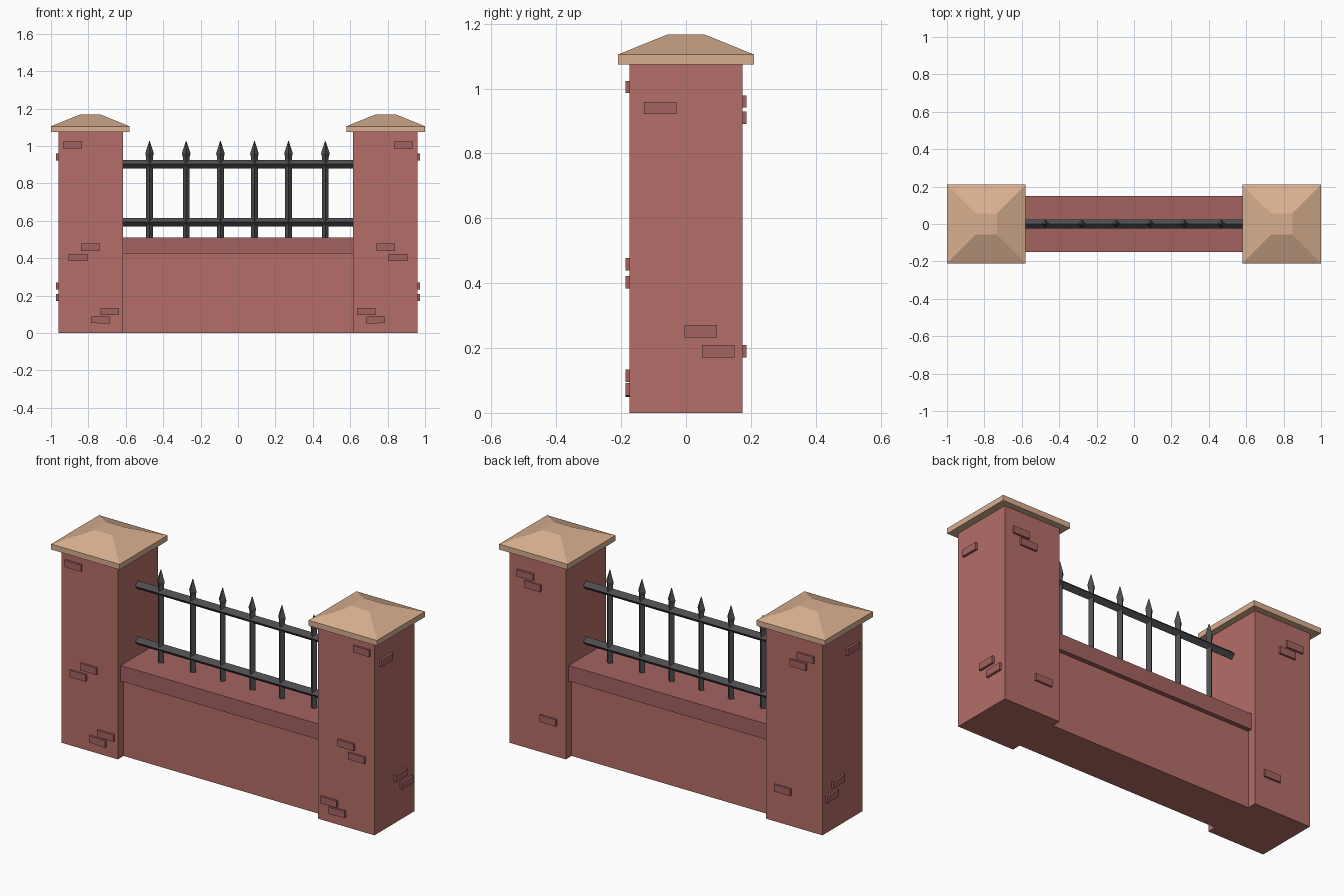
import bpy, bmesh, math
from mathutils import Matrix

if "Cube" in bpy.data.objects:
    bpy.data.objects.remove(bpy.data.objects["Cube"])


def material(name, color):
    m = bpy.data.materials.new(name)
    m.diffuse_color = (*color, 1)
    m.use_nodes = True
    m.node_tree.nodes["Principled BSDF"].inputs["Base Color"].default_value = m.diffuse_color
    return m


BRICK = material("brick_red", (0.46, 0.155, 0.14))
DARK_BRICK = material("dark_brick", (0.37, 0.125, 0.12))
STONE = material("sandstone", (0.69, 0.43, 0.28))
IRON = material("iron", (0.075, 0.075, 0.08))


def finish(name, bm, mat):
    bmesh.ops.recalc_face_normals(bm, faces=bm.faces)
    me = bpy.data.meshes.new(name)
    bm.to_mesh(me)
    bm.free()
    me.materials.append(mat)
    ob = bpy.data.objects.new(name, me)
    bpy.context.collection.objects.link(ob)
    return ob


def box(name, center, size, mat, tilt=0):
    bm = bmesh.new()
    bmesh.ops.create_cube(bm, size=1)
    bmesh.ops.transform(bm, verts=bm.verts, matrix=Matrix.Translation(center)
                        @ Matrix.Rotation(tilt, 4, 'Y') @ Matrix.Diagonal((*size, 1)))
    return finish(name, bm, mat)


def stack(name, levels, mat, matrix, turn=0):
    """Four-sided solid skinned through (half diagonal, height) levels."""
    bm = bmesh.new()
    rings = [[bm.verts.new((r * math.cos(turn + i * math.pi / 2),
                            r * math.sin(turn + i * math.pi / 2), z)) for i in range(4)]
             for r, z in levels]
    for a, b in zip(rings, rings[1:]):
        for i in range(4):
            bm.faces.new((a[i], a[(i + 1) % 4], b[(i + 1) % 4], b[i]))
    bm.faces.new(rings[0][::-1])
    bm.faces.new(rings[-1])
    bmesh.ops.transform(bm, verts=bm.verts, matrix=matrix)
    return finish(name, bm, mat)


# Low wall with overhanging coping
box("wall", (0, 0, 0.2125), (1.24, 0.25, 0.425), BRICK)
box("wall_coping", (0, 0, 0.468), (1.24, 0.30, 0.087), DARK_BRICK)

# Raised bricks: (position along face, height, tilt)
front_bricks = [(0.885, 1.005, 0), (0.79, 0.458, 0), (0.855, 0.403, 0),
                (0.685, 0.115, 0), (0.735, 0.07, -0.05)]
back_bricks = [(0.86, 0.96, 0), (0.815, 0.91, 0), (0.72, 0.19, 0)]
side_bricks = [(-0.08, 0.94), (0.046, 0.252), (0.1, 0.19)]

# Mirrored pillars, caps and bricks
root2 = math.sqrt(2)
for s, side in ((-1, "left"), (1, "right")):
    box(f"{side}_pillar", (s * 0.7875, 0, 0.5375), (0.345, 0.35, 1.075), BRICK)
    stack(f"{side}_cap", [(0.21 * root2, 1.075), (0.21 * root2, 1.105), (0.057 * root2, 1.167)],
          STONE, Matrix.Translation((s * 0.79, 0, 0)), math.pi / 4)
    for y, bricks in ((-0.175, front_bricks), (0.175, back_bricks)):
        for x, z, tilt in bricks:
            box(f"{side}_raised_brick", (s * x, y, z), (0.1, 0.022, 0.038), DARK_BRICK, s * tilt)
    for y, z in side_bricks:
        box(f"{side}_side_brick", (s * 0.962, y, z), (0.022, 0.1, 0.038), DARK_BRICK)

# Diamond-section rails
for z, name in ((0.902, "upper_rail"), (0.592, "lower_rail")):
    stack(name, [(0.023, -0.63), (0.023, 0.63)], IRON,
          Matrix.Translation((0, 0, z)) @ Matrix.Rotation(math.pi / 2, 4, 'Y'))

# Spear-topped bars
for x in (-0.473, -0.277, -0.094, 0.088, 0.27, 0.467):
    stack("spear_bar", [(0.018, 0.50), (0.018, 0.94), (0.023, 0.96), (0.002, 1.025)],
          IRON, Matrix.Translation((x, 0, 0)))
